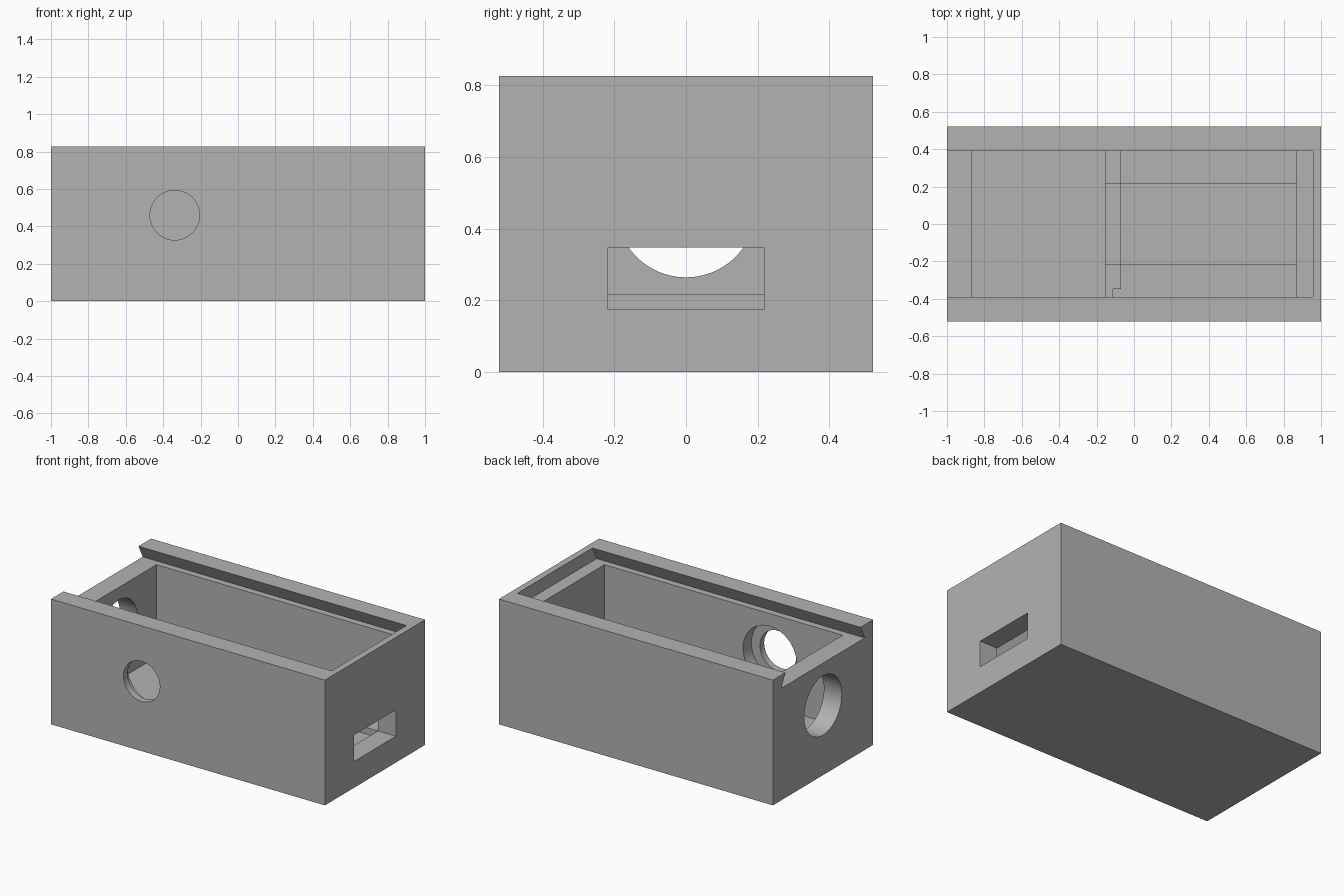
import bpy, bmesh, math
from mathutils import Matrix, Vector

cube = bpy.data.objects.get("Cube")
if cube:
    bpy.data.objects.remove(cube, do_unlink=True)

U = 2 / 46                       # one millimetre of a 46 mm long box
LX, LY, H = 1.0, 12 * U, 19 * U  # half length, half width, height
WALL = 3 * U
IX, IY = LX - WALL, LY - WALL    # cavity half sizes
LEDGE = H - 2 * U                # floor of the lid groove
HOLE_Z = 0.46

grey = bpy.data.materials.new("plain_grey")
grey.use_nodes = True
colour = (0.45, 0.45, 0.45, 1)
grey.diffuse_color = colour
grey.node_tree.nodes["Principled BSDF"].inputs["Base Color"].default_value = colour


def finish(name, bm):
    bmesh.ops.recalc_face_normals(bm, faces=bm.faces)
    mesh = bpy.data.meshes.new(name)
    bm.to_mesh(mesh)
    bm.free()
    mesh.materials.append(grey)
    obj = bpy.data.objects.new(name, mesh)
    bpy.context.collection.objects.link(obj)
    return obj


def box(name, x0, x1, y0, y1, z0, z1):
    bm = bmesh.new()
    size = Vector((x1 - x0, y1 - y0, z1 - z0))
    mid = Vector((x0 + x1, y0 + y1, z0 + z1)) / 2
    bmesh.ops.create_cube(bm, size=1, matrix=Matrix.Translation(mid) @ Matrix.Diagonal(size).to_4x4())
    return finish(name, bm)


def cylinder(name, centre, radius, length, axis):
    bm = bmesh.new()
    turn = Matrix.Rotation(math.pi / 2, 4, axis)
    bmesh.ops.create_cone(bm, cap_ends=True, segments=96, radius1=radius, radius2=radius,
                          depth=length, matrix=Matrix.Translation(centre) @ turn)
    return finish(name, bm)


def prism_x(name, profile, x0, x1):
    bm = bmesh.new()
    face = bm.faces.new([bm.verts.new((x0, y, z)) for y, z in profile])
    grown = bmesh.ops.extrude_face_region(bm, geom=[face])
    moved = [v for v in grown["geom"] if isinstance(v, bmesh.types.BMVert)]
    bmesh.ops.translate(bm, verts=moved, vec=(x1 - x0, 0, 0))
    return finish(name, bm)


def carve(target, cutters):
    bpy.context.view_layer.objects.active = target
    for cutter in cutters:
        cutter.hide_render = True
        mod = target.modifiers.new("cut", 'BOOLEAN')
        mod.operation, mod.solver, mod.object = 'DIFFERENCE', 'EXACT', cutter
        bpy.ops.object.modifier_apply(modifier=mod.name)
        bpy.data.objects.remove(cutter, do_unlink=True)


# Box body with cavity, dovetail lid groove, holes and port slot
body = box("box_body", -LX, LX, -LY, LY, 0, H)
half = IY + U
groove = [(-half, LEDGE), (half, LEDGE), (half - 2 * U, LEDGE + 4 * U), (-half + 2 * U, LEDGE + 4 * U)]
side_x = -0.338
step_y = -LY + U
carve(body, [
    box("cavity_cutter", -IX, IX, -IY, IY, WALL, H + U),
    prism_x("groove_cutter", groove, -LX - WALL, LX - U),
    cylinder("end_hole_cutter", (-LX, 0, HOLE_Z), 4.5 * U, WALL * 3, 'Y'),
    cylinder("side_hole_cutter", (side_x, -LY, HOLE_Z), 3.05 * U, WALL * 3, 'X'),
    cylinder("recess_cutter", (side_x, step_y + WALL / 2, HOLE_Z), 4.5 * U, WALL, 'X'),
    box("slot_cutter", IX - U, LX + U, -5 * U, 5 * U, 4 * U, 8 * U),
])

# Rails either side of the channel, and the raised ends of the stop bar
BAR0, BAR1 = -0.155, -0.07
sink = WALL - U / 4
for name, side in (("left", 1), ("right", -1)):
    y0, y1 = sorted((side * 5 * U, side * (IY + U / 4)))
    box(name + "_rail", BAR1 - U / 4, IX + U / 4, y0, y1, sink, 4 * U)
    end = box(name + "_stop_end", BAR0, BAR1, y0, y1, sink, 6 * U)
    if side < 0:  # small corner notch for a wire
        carve(end, [box("notch_cutter", BAR1 - U, BAR1 + U, y0 - U, -IY + U, 4 * U, 8 * U)])

# Lower middle of the stop bar
box("stop_middle", BAR0, BAR1, -5 * U, 5 * U, sink, 5 * U)

# Smooth hole walls, crisp edges
bpy.ops.object.select_all(action='DESELECT')
body.select_set(True)
bpy.context.view_layer.objects.active = body
bpy.ops.object.shade_smooth_by_angle(angle=math.radians(30))
